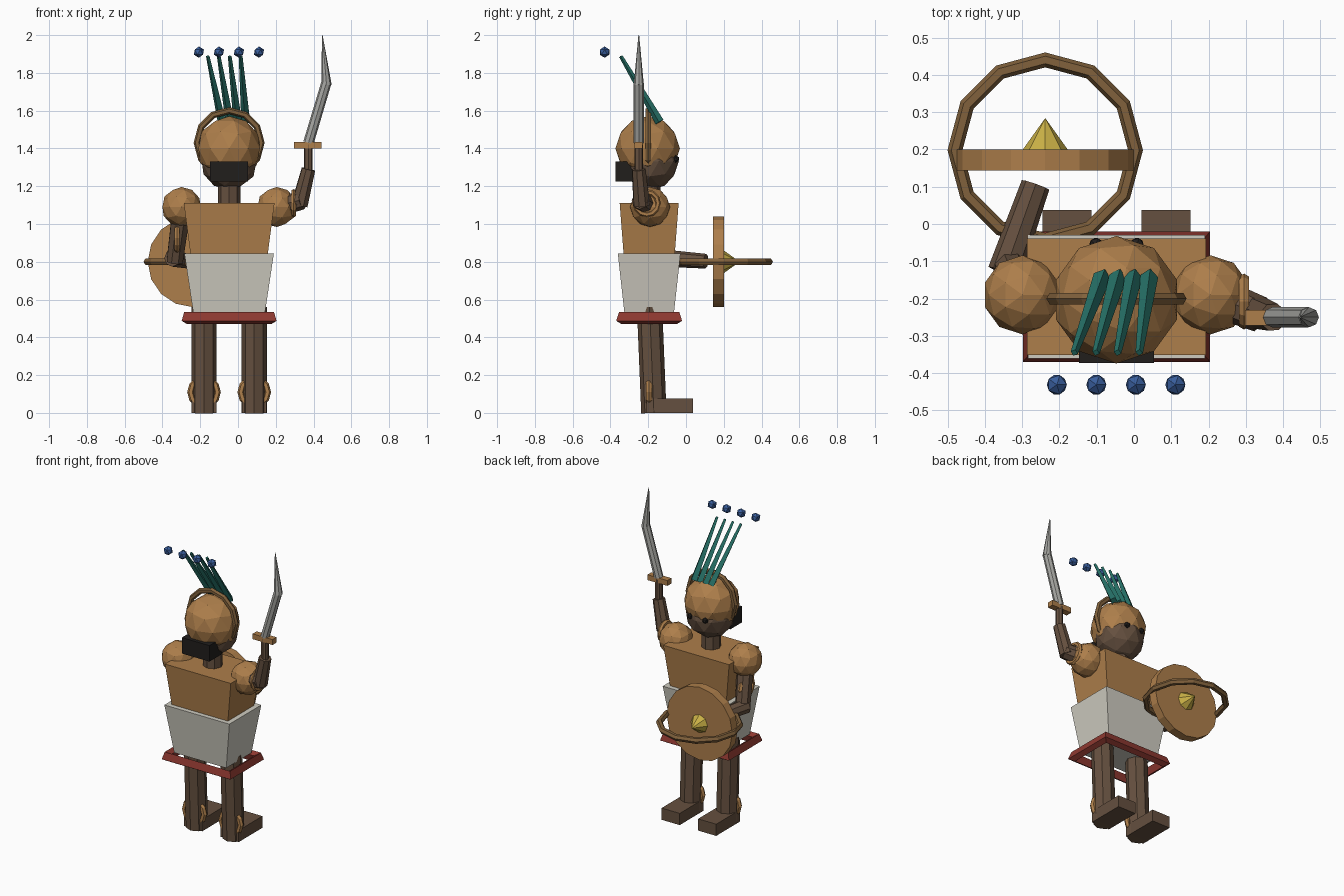
import bpy, bmesh, math
from mathutils import Vector

if "Cube" in bpy.data.objects:
    bpy.data.objects.remove(bpy.data.objects["Cube"])

CX, CY = -0.047, -0.195          # body axis
COLORS = {
    "skin": (0.13, 0.08, 0.05), "bronze": (0.42, 0.21, 0.07), "strap": (0.22, 0.12, 0.045),
    "cloth": (0.62, 0.60, 0.53), "red": (0.27, 0.04, 0.03), "black": (0.015, 0.013, 0.012),
    "steel": (0.38, 0.38, 0.36), "green": (0.02, 0.17, 0.14), "blue": (0.04, 0.11, 0.33),
    "gold": (0.58, 0.43, 0.06),
}
MATS = {}
for key, rgb in COLORS.items():
    MATS[key] = bpy.data.materials.new(key)
    MATS[key].diffuse_color = (*rgb, 1)


def finish(name, mat):
    ob = bpy.context.object
    ob.name = name
    ob.data.materials.append(MATS[mat])
    return ob


def rod(name, a, b, r1, r2, mat, sides=8):
    """Tapered prism from point a to point b."""
    a, b = Vector(a), Vector(b)
    d = b - a
    bpy.ops.mesh.primitive_cone_add(vertices=sides, radius1=r1, radius2=r2, depth=d.length,
                                    location=(a + b) / 2,
                                    rotation=d.to_track_quat('Z', 'Y').to_euler())
    return finish(name, mat)


def ball(name, loc, r, mat, sub=2):
    bpy.ops.mesh.primitive_ico_sphere_add(subdivisions=sub, radius=r, location=loc)
    return finish(name, mat)


def ring(name, loc, R, r, mat, rot=(0, 0, 0)):
    bpy.ops.mesh.primitive_torus_add(major_segments=12, minor_segments=6, major_radius=R,
                                     minor_radius=r, location=loc, rotation=rot)
    return finish(name, mat)


def block(name, lo, hi, mat, bottom=(1, 1)):
    """Box between two corners; its bottom may be scaled to taper it."""
    lo, hi = Vector(lo), Vector(hi)
    bpy.ops.mesh.primitive_cube_add(size=1, location=(lo + hi) / 2)
    ob = finish(name, mat)
    for v in ob.data.vertices:
        k = bottom if v.co.z < 0 else (1, 1)
        v.co = Vector((v.co.x * k[0], v.co.y * k[1], v.co.z)) * 1
        v.co.x *= hi.x - lo.x
        v.co.y *= hi.y - lo.y
        v.co.z *= hi.z - lo.z
    return ob


FACE_Y = (math.pi / 2, 0, 0)     # ring axis along y
FACE_X = (0, math.pi / 2, 0)     # ring axis along x

# Legs, feet, ankle rings, shoulders and eyes, mirrored about the body axis
for side, s in (("left", -1), ("right", 1)):
    x = CX + s * 0.133
    rod(f"{side}_leg", (x, -0.17, 0), (x, -0.193, 0.56), 0.067, 0.067, "skin")
    block(f"{side}_foot", (x - 0.066, -0.21, 0), (x + 0.066, 0.037, 0.077), "skin")
    ring(f"{side}_ankle_ring", (x, CY, 0.11), 0.071, 0.018, "bronze", FACE_Y)
    ball(f"{side}_shoulder_guard", (CX + s * 0.252, -0.19, 1.09), 0.106, "bronze")
    ball(f"{side}_eye", (CX + s * 0.055, -0.055, 1.345), 0.02, "black", 1)

# Torso and kilt
block("torso", (CX - 0.24, CY - 0.156, 0.60), (CX + 0.24, CY + 0.156, 1.11), "bronze", (0.72, 0.75))
block("kilt", (CX - 0.237, CY - 0.166, 0.53), (CX + 0.237, CY + 0.166, 0.845), "cloth", (0.8, 0.79))

# Red hem: an open frame flaring downwards
hem = block("kilt_hem", (CX - 0.238, CY - 0.160, 0.487), (CX + 0.238, CY + 0.160, 0.533),
            "red", (1.055, 1.09))
bm = bmesh.new()
bm.from_mesh(hem.data)
bm.normal_update()
bmesh.ops.delete(bm, geom=[f for f in bm.faces if abs(f.normal.z) > 0.9], context='FACES')
bm.to_mesh(hem.data)
bm.free()
mod = hem.modifiers.new("thickness", 'SOLIDIFY')
mod.thickness, mod.offset = 0.045, -1

# Head: neck, face, helmet, helmet band and bun
rod("neck", (CX, CY, 1.08), (CX, CY, 1.27), 0.06, 0.06, "skin")
ball("face", (CX, -0.19, 1.332), 0.152, "skin")
ball("helmet", (CX, -0.203, 1.40), 0.171, "bronze")
ring("helmet_band", (CX, -0.2, 1.43), 0.17, 0.018, "strap", FACE_Y)
block("hair_bun", (-0.148, -0.373, 1.225), (0.053, -0.25, 1.33), "black")

# Plume: four feathers with floating beads
for i in range(4):
    rod(f"feather_{i + 1}", (-0.085 + 0.042 * i, -0.14, 1.54), (-0.16 + 0.058 * i, -0.345, 1.888),
        0.024, 0.010, "green", 4)
    ball(f"plume_bead_{i + 1}", (-0.207 + 0.106 * i, -0.431, 1.91), 0.03, "blue", 1)

# Shield arm
rod("left_upper_arm", (-0.30, -0.19, 1.07), (-0.335, -0.11, 0.80), 0.052, 0.046, "skin")
rod("left_forearm", (-0.347, -0.13, 0.82), (-0.264, 0.105, 0.803), 0.046, 0.039, "skin")
ring("left_arm_ring", (-0.322, -0.17, 0.925), 0.062, 0.015, "bronze", FACE_X)

# Round shield with rim and boss
SX, SZ = -0.238, 0.80
rod("shield", (SX, 0.143, SZ), (SX, 0.2, SZ), 0.24, 0.24, "bronze", 16)
ring("shield_rim", (SX, 0.198, SZ), 0.242, 0.02, "strap")
rod("shield_boss", (SX, 0.2, SZ), (SX, 0.284, SZ), 0.06, 0, "gold")

# Sword arm
rod("right_upper_arm", (0.205, -0.19, 1.09), (0.34, -0.243, 1.125), 0.055, 0.048, "skin")
rod("right_forearm", (0.325, -0.235, 1.10), (0.373, -0.25, 1.29), 0.046, 0.038, "skin")
ring("right_arm_ring", (0.295, -0.208, 1.11), 0.06, 0.015, "bronze", FACE_X)

# Curved sword: grip, guard, bent blade
rod("sword_grip", (0.372, -0.25, 1.24), (0.372, -0.25, 1.42), 0.023, 0.023, "skin")
block("sword_guard", (0.297, -0.272, 1.40), (0.442, -0.23, 1.435), "bronze")
rod("blade_lower", (0.373, -0.25, 1.43), (0.467, -0.25, 1.745), 0.028, 0.027, "steel")
rod("blade_tip", (0.469, -0.25, 1.735), (0.446, -0.25, 2.0), 0.027, 0.002, "steel")

for m in bpy.data.materials:
    if m.users and not m.is_grease_pencil:
        m.use_nodes = True
        m.node_tree.nodes["Principled BSDF"].inputs["Base Color"].default_value = m.diffuse_color
